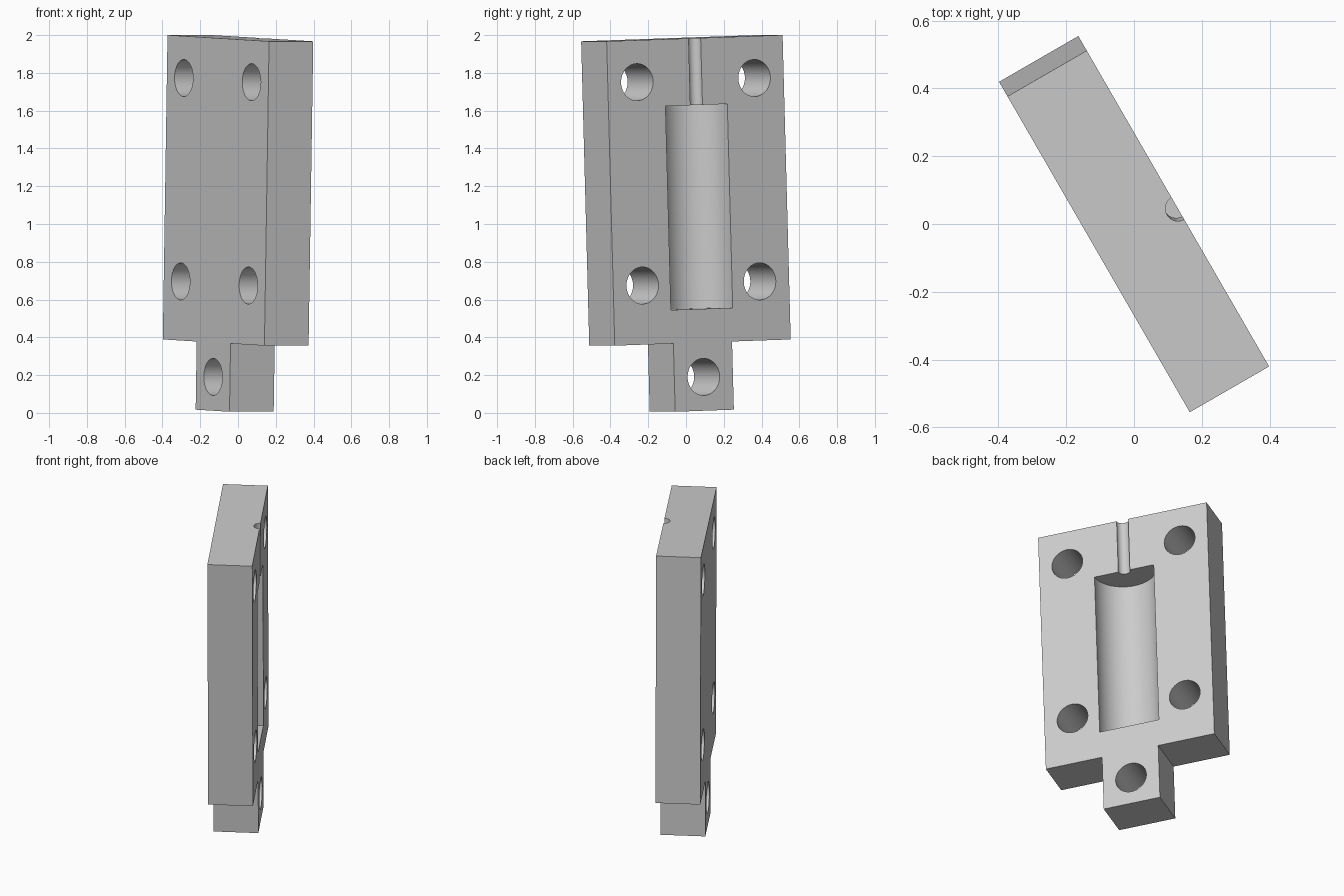
import bpy, bmesh, math
from mathutils import Matrix

cube = bpy.data.objects.get("Cube")
if cube:
    bpy.data.objects.remove(cube, do_unlink=True)

# Material
gray = bpy.data.materials.new("plain gray")
gray.use_nodes = True
color = (0.6, 0.6, 0.6, 1)
gray.diffuse_color = color
gray.node_tree.nodes["Principled BSDF"].inputs["Base Color"].default_value = color

# Dimensions: the tab is a third of the plate width
MID = -0.005
HALF = 0.538
TAB = HALF / 3
DEPTH = 0.135
TOP, SHOULDER, FOOT = 0.984, -0.628, -0.989


def add_object(name, bm):
    bmesh.ops.recalc_face_normals(bm, faces=bm.faces)
    mesh = bpy.data.meshes.new(name)
    bm.to_mesh(mesh)
    bm.free()
    mesh.materials.append(gray)
    obj = bpy.data.objects.new(name, mesh)
    bpy.context.collection.objects.link(obj)
    return obj


def cut_cylinder(target, radius, length, matrix):
    """Subtract a round bar from the target and discard the bar."""
    bm = bmesh.new()
    bmesh.ops.create_cone(bm, cap_ends=True, segments=64, radius1=radius,
                          radius2=radius, depth=length, matrix=matrix)
    cutter = add_object("cutter", bm)
    cutter.hide_render = True
    mod = target.modifiers.new("cut", "BOOLEAN")
    mod.operation = "DIFFERENCE"
    mod.solver = "EXACT"
    mod.object = cutter
    bpy.context.view_layer.objects.active = target
    bpy.ops.object.modifier_apply(modifier=mod.name)
    bpy.data.objects.remove(cutter, do_unlink=True)


# Plate with a centred tab below, extruded from its outline
half_outline = [(TAB, FOOT), (TAB, SHOULDER), (HALF, SHOULDER), (HALF, TOP)]
outline = half_outline + [(-x, z) for x, z in reversed(half_outline)]
bm = bmesh.new()
face = bm.faces.new([bm.verts.new((MID + x, -DEPTH, z)) for x, z in outline])
extruded = bmesh.ops.extrude_face_region(bm, geom=[face])
bmesh.ops.translate(bm, vec=(0, 2 * DEPTH, 0),
                    verts=[v for v in extruded["geom"] if isinstance(v, bmesh.types.BMVert)])
plate = add_object("mounting_plate", bm)

# Bolt holes: four in the plate, one in the tab
across = Matrix.Rotation(math.pi / 2, 4, "X")
bolts = [(s * 2 * TAB, z) for s in (-1, 1) for z in (0.762, -0.315)] + [(0, -0.81)]
for x, z in bolts:
    cut_cylinder(plate, 0.098, 1, Matrix.Translation((MID + x, 0, z)) @ across)

# Half-round pocket and the narrow channel from it to the top edge
for radius, low, high in [(0.189, -0.45, 0.63), (0.037, 0.5, 1.1)]:
    cut_cylinder(plate, radius, high - low,
                 Matrix.Translation((MID, DEPTH, (low + high) / 2)))

# Turn and tilt the plate into its stance
plate.matrix_world = (Matrix.Translation((0, 0, 1))
                      @ Matrix.Rotation(math.radians(-60), 4, "Z")
                      @ Matrix.Rotation(math.radians(1.76), 4, "Y"))

# Smooth the round walls, keep the edges sharp
bpy.ops.object.select_all(action="DESELECT")
plate.select_set(True)
bpy.context.view_layer.objects.active = plate
bpy.ops.object.shade_smooth_by_angle(angle=math.radians(30))
